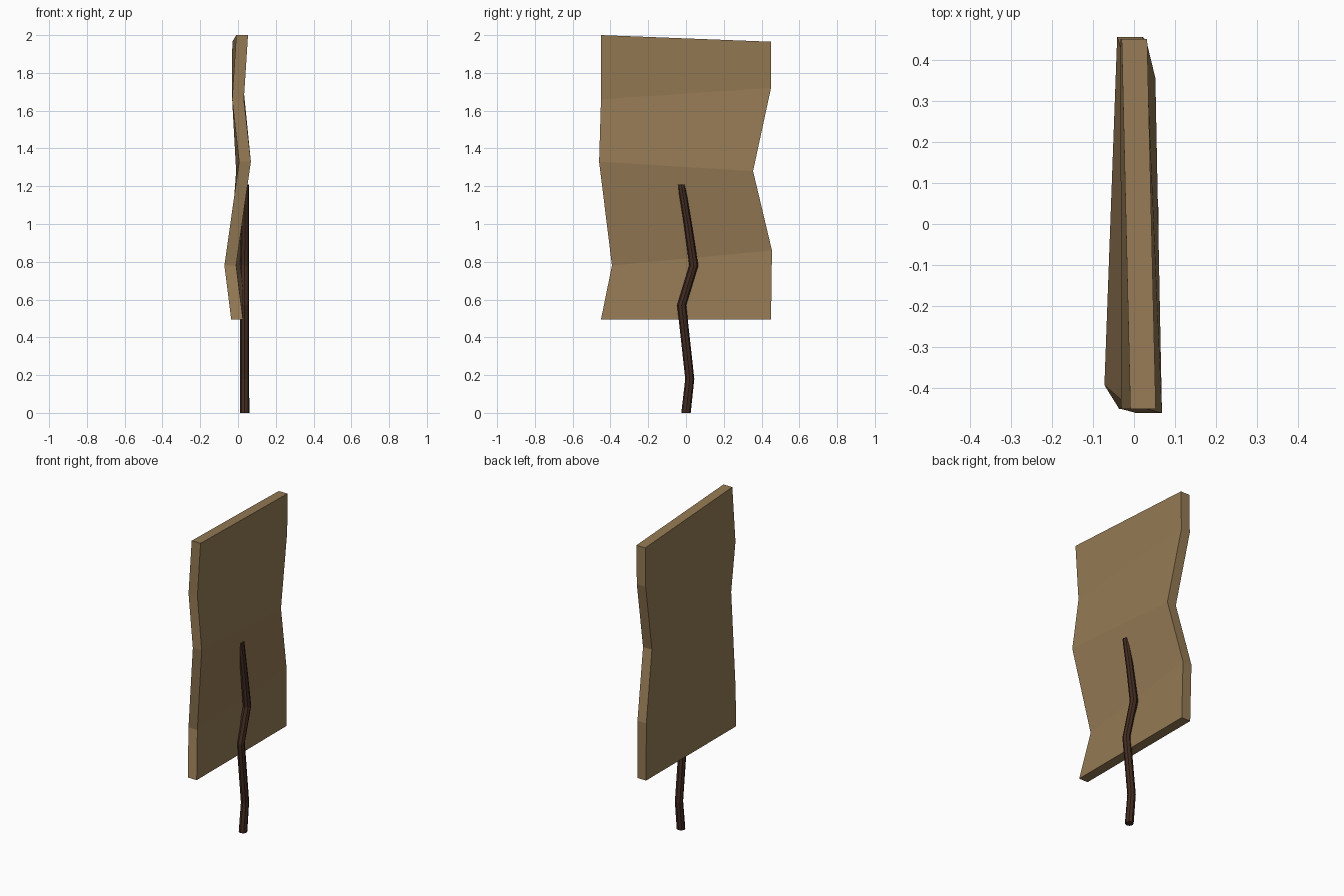
import bpy, bmesh
from math import cos, sin, pi

if "Cube" in bpy.data.objects:
    bpy.data.objects.remove(bpy.data.objects["Cube"])


def material(name, rgb):
    m = bpy.data.materials.new(name)
    m.diffuse_color = (*rgb, 1)
    m.use_nodes = True
    m.node_tree.nodes["Principled BSDF"].inputs["Base Color"].default_value = m.diffuse_color
    return m


def loft(name, rings, mat):
    """Join a stack of equal-sized rings into a closed, flat-shaded solid."""
    bm = bmesh.new()
    vs = [[bm.verts.new(p) for p in ring] for ring in rings]
    n = len(vs[0])
    for a, b in zip(vs, vs[1:]):
        for i in range(n):
            j = (i + 1) % n
            bm.faces.new((a[i], a[j], b[j], b[i]))
    bm.faces.new(vs[0][::-1])
    bm.faces.new(vs[-1])
    bmesh.ops.recalc_face_normals(bm, faces=bm.faces)
    me = bpy.data.meshes.new(name)
    bm.to_mesh(me)
    bm.free()
    me.materials.append(mat)
    ob = bpy.data.objects.new(name, me)
    bpy.context.collection.objects.link(ob)
    return ob


# Warped board: each level has a front edge and a back edge (x centre, y, z)
T = 0.031
levels = [
    ((-0.005, -0.45, 0.495), (-0.005, 0.45, 0.495)),
    ((-0.041, -0.392, 0.78), (-0.01, 0.455, 0.86)),
    ((0.037, -0.46, 1.33), (0.021, 0.355, 1.28)),
    ((0.0, -0.45, 1.66), (-0.002, 0.45, 1.72)),
    ((0.022, -0.45, 2.0), (0.001, 0.45, 1.965)),
]
loft("board", [[(f[0] - T, *f[1:]), (f[0] + T, *f[1:]), (b[0] + T, *b[1:]), (b[0] - T, *b[1:])]
               for f, b in levels], material("board_wood", (0.30, 0.195, 0.09)))

# Crooked stake: (x, y, z, radius)
path = [(0.035, 0, 0, 0.025), (0.035, 0.02, 0.18, 0.024), (0.035, -0.023, 0.57, 0.024),
        (0.035, 0.041, 0.78, 0.024), (0.037, 0.008, 1.01, 0.021), (0.038, -0.025, 1.21, 0.02)]
loft("stake", [[(x + r * cos(2 * pi * i / 8), y + r * sin(2 * pi * i / 8), z) for i in range(8)]
               for x, y, z, r in path], material("stake_wood", (0.055, 0.025, 0.015)))
